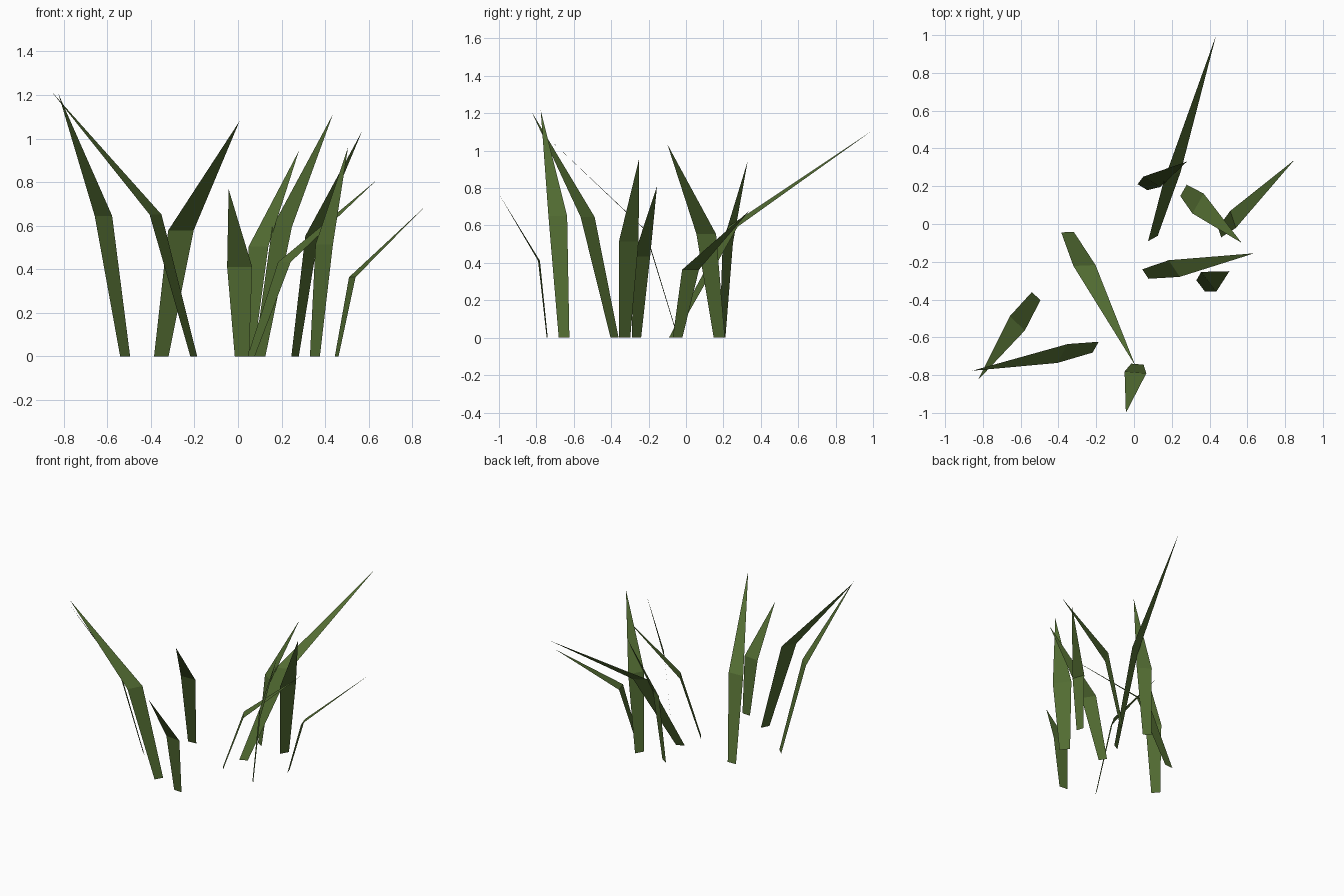
import bpy
from mathutils import Vector

green = bpy.data.materials.new("grass_green")
green.diffuse_color = (0.085, 0.15, 0.032, 1)

BEND = 0.535        # height of the bend as a share of blade height
BASE_WIDTH = 0.57   # root width as a share of the width at the bend


def blade(name, root, tip, lean, width):
    """Flat folded blade: narrow root, wide bend, pointed tip."""
    root = Vector((root[0], root[1], 0))
    tip = Vector(tip)
    half = Vector((width[0], width[1], 0)) / 2
    bend = root.lerp(tip, lean)
    bend.z = tip.z * BEND
    verts = [root - half * BASE_WIDTH, root + half * BASE_WIDTH,
             bend + half, bend - half, tip]
    mesh = bpy.data.meshes.new(name)
    mesh.from_pydata(verts, [], [(0, 1, 2, 3), (3, 2, 4)])
    mesh.materials.append(green)
    # keep the upper side of every blade facing outward
    if mesh.polygons[1].normal.z < 0:
        mesh.flip_normals()
    obj = bpy.data.objects.new(name, mesh)
    bpy.context.collection.objects.link(obj)


# root xy, tip xyz, share of the lean reached at the bend, width vector
blades = [
    ((0.10, -0.077), (0.435, 1.0, 1.11), 0.305, (0.09, 0.05)),
    ((0.045, 0.195), (0.28, 0.33, 0.945), 0.21, (0.09, -0.055)),
    ((0.262, 0.178), (0.57, -0.10, 1.035), 0.25, (0.06, 0.105)),
    ((0.453, -0.045), (0.85, 0.34, 0.68), 0.18, (0.03, -0.09)),
    ((0.06, -0.265), (0.637, -0.155, 0.81), 0.265, (0.058, -0.088)),
    ((0.353, -0.328), (0.505, -0.25, 0.96), 0.28, (0.08, -0.105)),
    ((-0.352, -0.043), (0.007, -0.75, 1.08), 0.25, (0.117, 0.005)),
    ((-0.518, -0.382), (-0.825, -0.825, 1.207), 0.325, (0.08, -0.075)),
    ((-0.203, -0.652), (-0.857, -0.777, 1.217), 0.268, (0.055, 0.10)),
    ((0.018, -0.742), (-0.043, -1.0, 0.768), 0.17, (0.115, -0.01)),
]
for i, spec in enumerate(blades, 1):
    blade(f"grass_blade_{i}", *spec)
